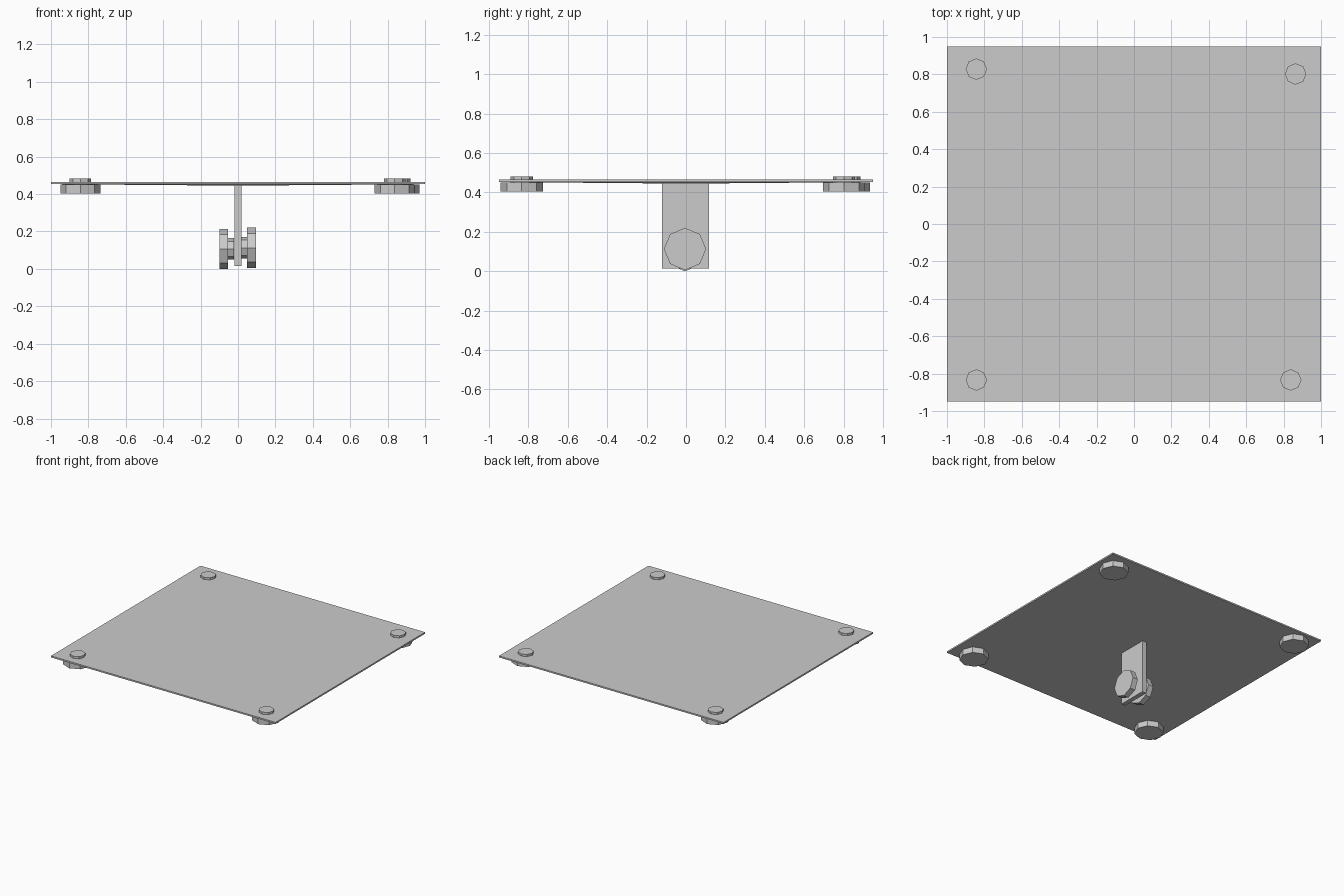
import bpy, bmesh
from math import pi
from mathutils import Matrix, Vector

if "Cube" in bpy.data.objects:
    bpy.data.objects.remove(bpy.data.objects["Cube"])


def new_object(name, bm):
    bmesh.ops.recalc_face_normals(bm, faces=bm.faces)
    mesh = bpy.data.meshes.new(name)
    bm.to_mesh(mesh)
    bm.free()
    obj = bpy.data.objects.new(name, mesh)
    bpy.context.collection.objects.link(obj)
    return obj


def box(bm, lo, hi):
    lo, hi = Vector(lo), Vector(hi)
    m = Matrix.Translation((lo + hi) / 2) @ Matrix.Diagonal((*(hi - lo), 1))
    bmesh.ops.create_cube(bm, size=1, matrix=m)


def bolt(name, seat, turn=Matrix()):
    """Octagonal bolt: head outer face at local z = 0, shaft pointing along +z."""
    bm = bmesh.new()
    for radius, z0, z1 in ((0.107, 0, 0.046), (0.057, 0.046, 0.078)):
        bmesh.ops.create_cone(bm, cap_ends=True, segments=8, radius1=radius,
                              radius2=radius, depth=z1 - z0,
                              matrix=Matrix.Translation((0, 0, (z0 + z1) / 2)))
    obj = new_object(name, bm)
    obj.matrix_world = Matrix.Translation(seat) @ turn


# Thin top plate, underside very slightly bulged towards the centre
bm = bmesh.new()
box(bm, (-1, -0.95, 0.453), (1, 0.95, 0.465))
bm.normal_update()
under = min(bm.faces, key=lambda f: f.calc_center_median().z)
bmesh.ops.poke(bm, faces=[under], offset=0.008)
new_object("top_plate", bm)

# Hanging bracket below the plate
bm = bmesh.new()
box(bm, (-0.019, -0.121, 0.015), (0.018, 0.118, 0.453))
new_object("hanging_bracket", bm)

# Corner bolts pushed up through the plate
corners = {"front_left": (-0.843, -0.834), "back_left": (-0.843, 0.828),
           "front_right": (0.838, -0.834), "back_right": (0.864, 0.802)}
for name, (x, y) in corners.items():
    bolt(f"corner_bolt_{name}", (x, y, 0.404))

# Two bolts facing each other through the bracket
bolt("bracket_bolt_left", (-0.099, -0.005, 0.107), Matrix.Rotation(pi / 2, 4, 'Y'))
bolt("bracket_bolt_right", (0.095, -0.005, 0.113), Matrix.Rotation(-pi / 2, 4, 'Y'))
